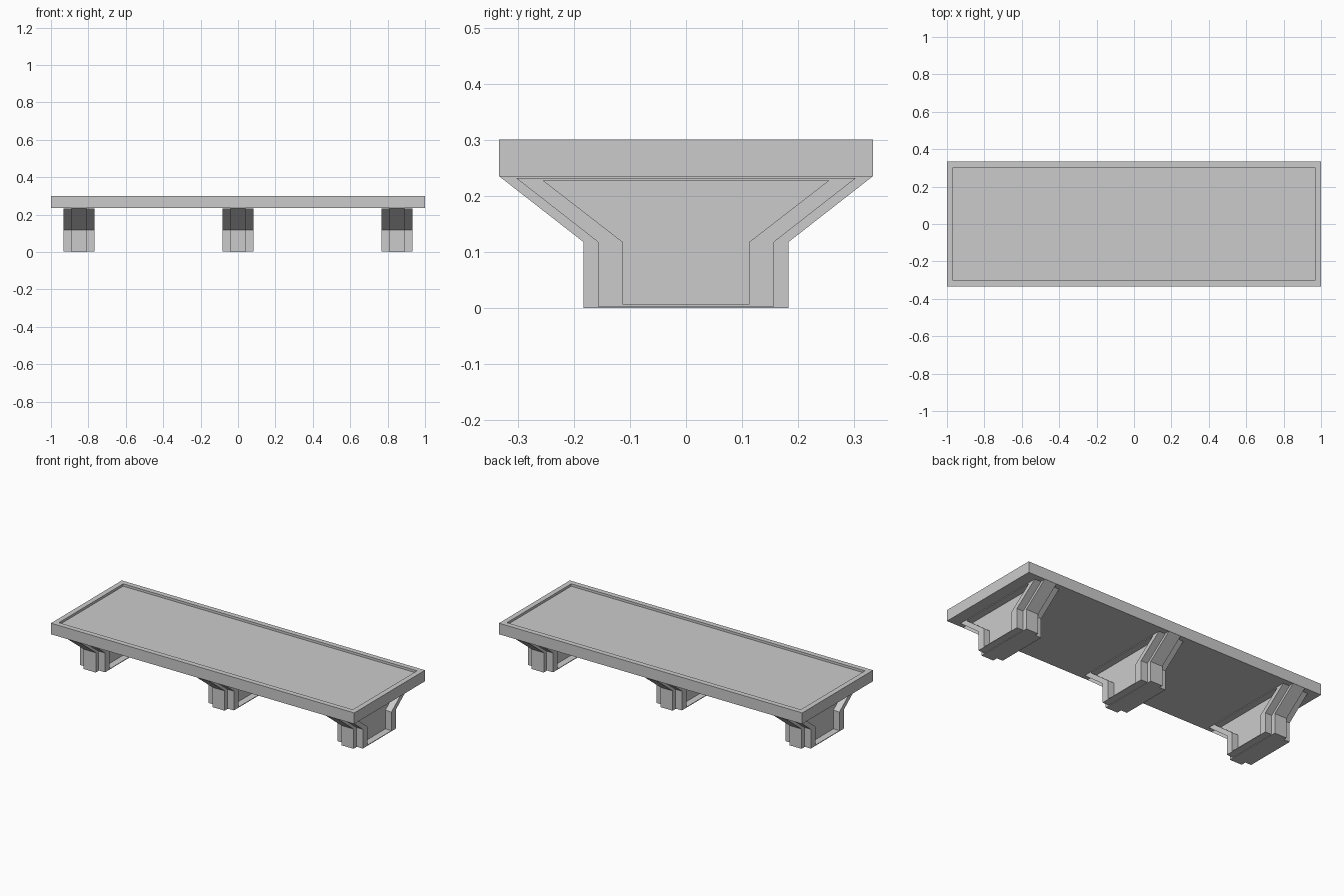
import bpy
import bmesh

cube = bpy.data.objects.get("Cube")
if cube:
    bpy.data.objects.remove(cube, do_unlink=True)

stone = bpy.data.materials.new("light_grey_stone")
stone.use_nodes = True
GREY = (0.6, 0.6, 0.6, 1)
stone.diffuse_color = GREY
stone.node_tree.nodes["Principled BSDF"].inputs["Base Color"].default_value = GREY


def add_object(name, bm):
    bmesh.ops.recalc_face_normals(bm, faces=bm.faces)
    mesh = bpy.data.meshes.new(name)
    bm.to_mesh(mesh)
    bm.free()
    mesh.materials.append(stone)
    obj = bpy.data.objects.new(name, mesh)
    bpy.context.collection.objects.link(obj)
    return obj


def flared_profile(foot, top, z0, z1):
    """Upright foot that flares out to the slab, as (y, z) points."""
    half = [(foot, z0), (foot, 0.118), (top, z1)]
    return half + [(-y, z) for y, z in reversed(half)]


def ring(bm, profile, x):
    return [bm.verts.new((x, y, z)) for y, z in profile]


def bridge(bm, a, b):
    for i in range(len(a)):
        j = (i + 1) % len(a)
        bm.faces.new((a[i], a[j], b[j], b[i]))


# Slab with a shallow sunken top
bm = bmesh.new()
bmesh.ops.create_cube(bm, size=1)
for v in bm.verts:
    v.co.x *= 2
    v.co.y *= 0.667
    v.co.z = 0.301 if v.co.z > 0 else 0.235
top = max(bm.faces, key=lambda f: f.calc_center_median().z)
bmesh.ops.inset_region(bm, faces=[top], thickness=0.044)
bmesh.ops.inset_region(bm, faces=[top], thickness=0, depth=-0.014)
add_object("bench_slab", bm)

# Supports: a wide middle rib, and a body with recessed side panels
RIB = flared_profile(0.183, 0.333, 0, 0.235)
BODY = flared_profile(0.157, 0.303, 0.003, 0.232)
PANEL = flared_profile(0.113, 0.255, 0.007, 0.228)
RIB_X, BODY_X, PANEL_X = 0.04, 0.083, 0.043

for side, cx in (("right", -0.85), ("middle", 0), ("left", 0.85)):
    bm = bmesh.new()
    a, b = ring(bm, RIB, -RIB_X), ring(bm, RIB, RIB_X)
    bridge(bm, a, b)
    bm.faces.new(a)
    bm.faces.new(b)
    add_object(side + "_support_rib", bm).location.x = cx

    bm = bmesh.new()
    rings = [ring(bm, p, x) for p, x in (
        (PANEL, -PANEL_X), (PANEL, -BODY_X), (BODY, -BODY_X),
        (BODY, BODY_X), (PANEL, BODY_X), (PANEL, PANEL_X))]
    for a, b in zip(rings, rings[1:]):
        bridge(bm, a, b)
    bm.faces.new(rings[0])
    bm.faces.new(rings[-1])
    add_object(side + "_support_body", bm).location.x = cx
